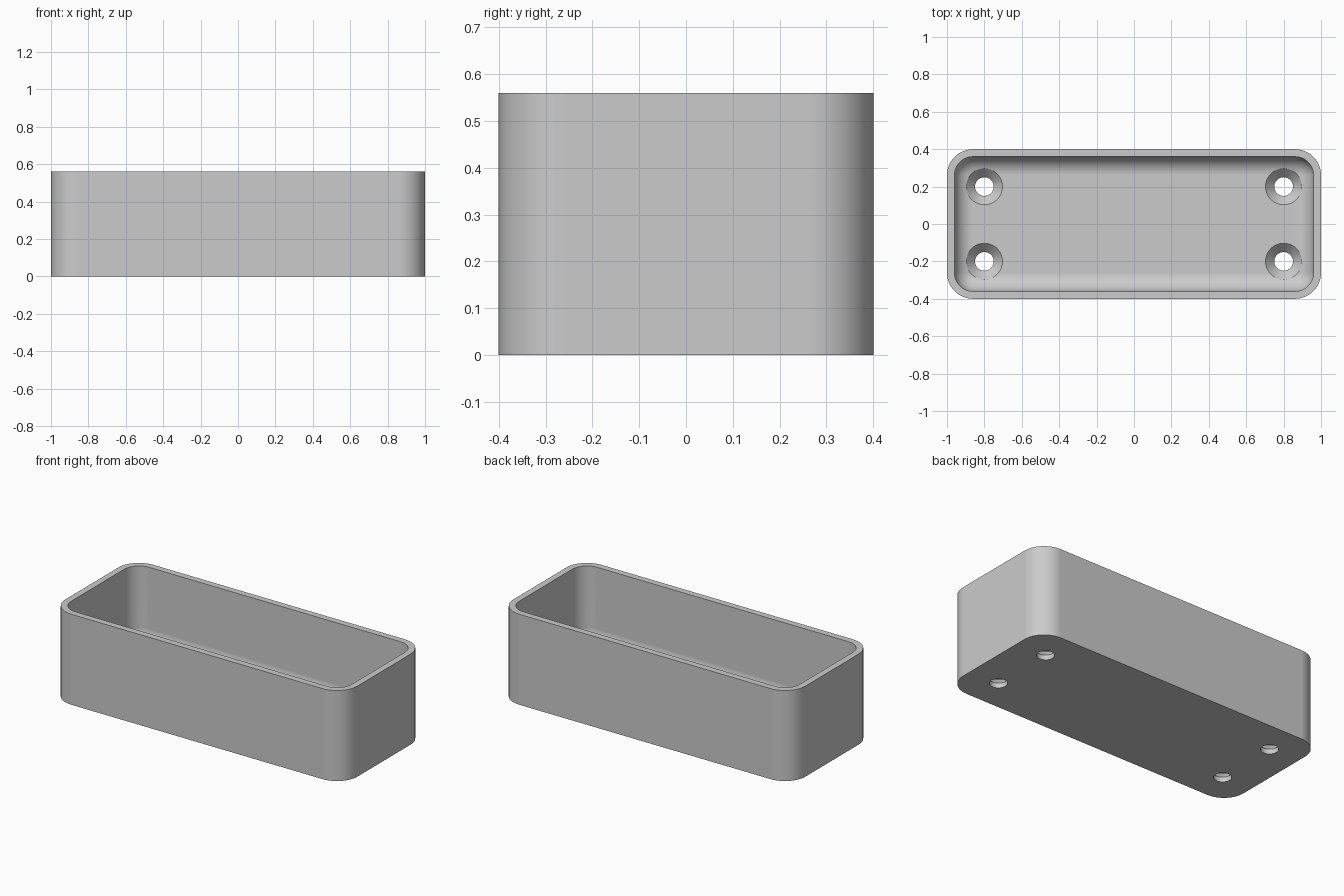
import bpy, bmesh
from math import sin, cos, pi, radians

if "Cube" in bpy.data.objects:
    bpy.data.objects.remove(bpy.data.objects["Cube"])

HALF_X, HALF_Y, HEIGHT = 1.0, 0.4, 0.56
WALL, FLOOR, CORNER = 0.04, 0.08, 0.14
FILLET = CORNER - WALL
STEPS = 12

grey = bpy.data.materials.new("plain grey")
grey.use_nodes = True
grey.diffuse_color = (0.6, 0.6, 0.6, 1)
grey.node_tree.nodes["Principled BSDF"].inputs["Base Color"].default_value = grey.diffuse_color


def rounded_ring(bm, inset, z):
    """Rounded rectangle, shrunk by inset, at height z."""
    r = CORNER - inset
    verts = []
    for k, (sx, sy) in enumerate([(1, 1), (-1, 1), (-1, -1), (1, -1)]):
        for i in range(STEPS + 1):
            a = (k + i / STEPS) * pi / 2
            verts.append(bm.verts.new((sx * (HALF_X - CORNER) + r * cos(a),
                                       sy * (HALF_Y - CORNER) + r * sin(a), z)))
    return verts


def bridge(bm, a, b):
    for i in range(len(a)):
        j = (i + 1) % len(a)
        bm.faces.new((a[i], a[j], b[j], b[i]))


def finish(bm, name):
    bmesh.ops.remove_doubles(bm, verts=bm.verts, dist=1e-5)
    bmesh.ops.recalc_face_normals(bm, faces=bm.faces)
    mesh = bpy.data.meshes.new(name)
    bm.to_mesh(mesh)
    bm.free()
    mesh.materials.append(grey)
    obj = bpy.data.objects.new(name, mesh)
    bpy.context.collection.objects.link(obj)
    return obj


# Open tray: outer wall, rim, inner wall and rounded inner floor edge
bm = bmesh.new()
levels = [(0, 0), (0, HEIGHT), (WALL, HEIGHT)]
for i in range(STEPS + 1):
    a = i / STEPS * pi / 2
    levels.append((WALL + FILLET * (1 - cos(a)), FLOOR + FILLET * (1 - sin(a))))
rings = [rounded_ring(bm, *level) for level in levels]
for lower, upper in zip(rings, rings[1:]):
    bridge(bm, lower, upper)
bm.faces.new(rings[0])
bm.faces.new(rings[-1])
tray = finish(bm, "tray")

# Countersunk screw holes, one cutter shape at four mirrored places
HOLE, HEAD, SIDES = 0.05, 0.097, 48
profile = [(HOLE, -0.1), (HOLE, FLOOR - 0.05), (HEAD, FLOOR), (HEAD, FLOOR + 0.2)]
bm = bmesh.new()
for sx in (-1, 1):
    for sy in (-1, 1):
        rings = [[bm.verts.new((sx * 0.8 + r * cos(2 * pi * i / SIDES),
                                sy * 0.2 + r * sin(2 * pi * i / SIDES), z))
                  for i in range(SIDES)] for r, z in profile]
        for lower, upper in zip(rings, rings[1:]):
            bridge(bm, lower, upper)
        bm.faces.new(rings[0])
        bm.faces.new(rings[-1])
cutter = finish(bm, "screw_hole_cutter")
cutter.hide_render = True

cut = tray.modifiers.new("screw holes", 'BOOLEAN')
cut.operation = 'DIFFERENCE'
cut.solver = 'EXACT'
cut.object = cutter
bpy.ops.object.select_all(action='DESELECT')
tray.select_set(True)
bpy.context.view_layer.objects.active = tray
bpy.ops.object.modifier_apply(modifier=cut.name)
bpy.data.objects.remove(cutter)

# Smooth rounded walls with crisp rims
bpy.ops.object.shade_smooth_by_angle(angle=radians(30))
weighted = tray.modifiers.new("even shading", 'WEIGHTED_NORMAL')
weighted.keep_sharp = True
